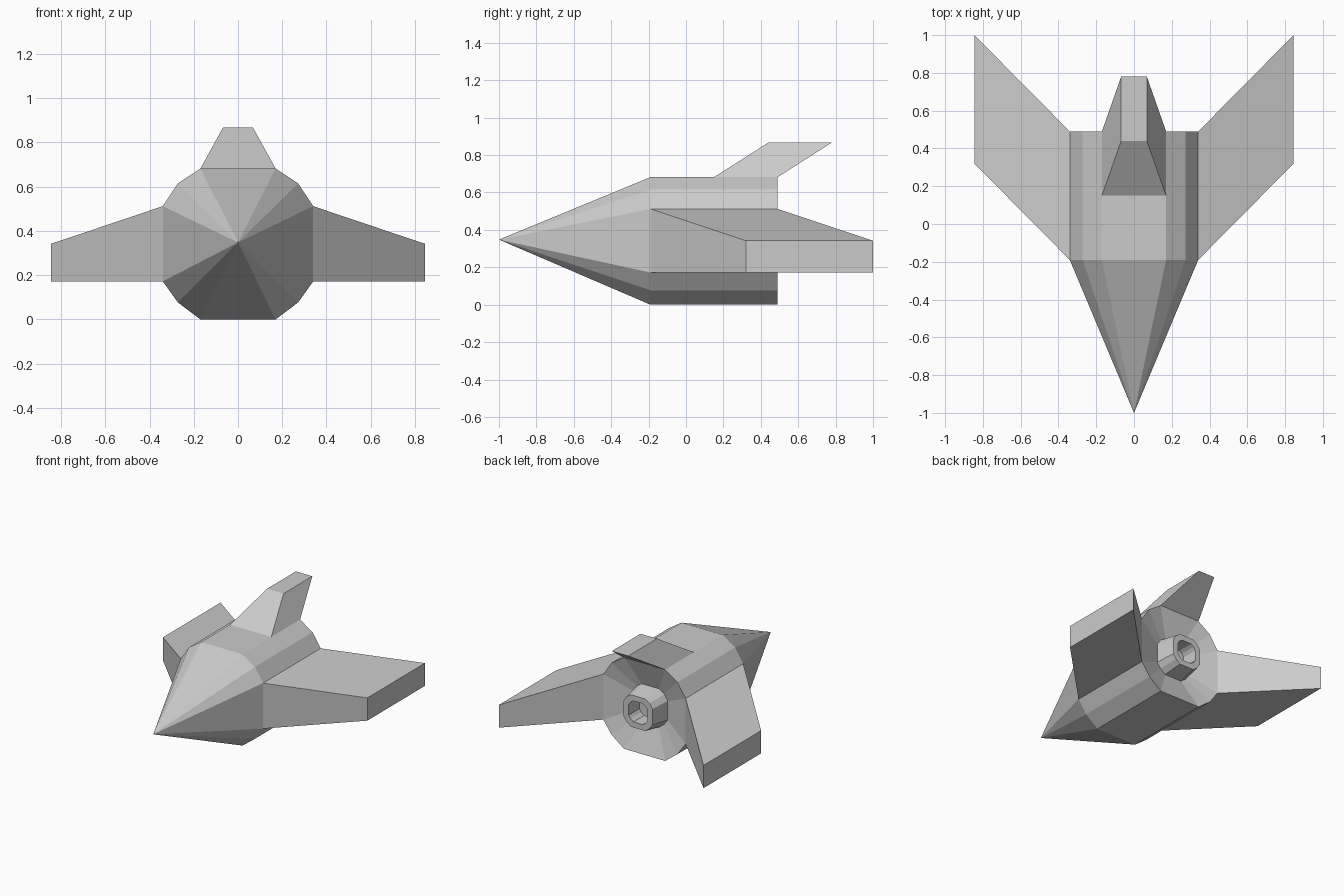
import bpy, bmesh
from mathutils import Vector

if "Cube" in bpy.data.objects:
    bpy.data.objects.remove(bpy.data.objects["Cube"])

CZ = 0.343  # height of the fuselage axis


def loft(name, rings, cap_start=True, cap_end=True):
    """Skin a list of equal-length rings; a one-point ring becomes an apex."""
    bm = bmesh.new()
    rows = [[bm.verts.new(p) for p in ring] for ring in rings]
    for a, b in zip(rows, rows[1:]):
        n = max(len(a), len(b))
        for i in range(n):
            j = (i + 1) % n
            if len(a) == 1:
                bm.faces.new((a[0], b[i], b[j]))
            else:
                bm.faces.new((a[i], b[i], b[j], a[j]))
    if cap_start and len(rows[0]) > 2:
        bm.faces.new(rows[0])
    if cap_end:
        bm.faces.new(rows[-1])
    bmesh.ops.recalc_face_normals(bm, faces=bm.faces)
    me = bpy.data.meshes.new(name)
    bm.to_mesh(me)
    bm.free()
    ob = bpy.data.objects.new(name, me)
    bpy.context.collection.objects.link(ob)
    return ob


# Fuselage cross-section: right half, mirrored to twelve sides
half = [(0.17, 0.0), (0.272, 0.077), (0.34, 0.172),
        (0.34, 0.512), (0.272, 0.615), (0.17, 0.682)]
section = half + [(-x, z) for x, z in reversed(half)]


def ring(y, s):
    return [(x * s, y, CZ + (z - CZ) * s) for x, z in section]


# Nose cone, hull, shallow dished rear and hollow exhaust nozzle
loft("fuselage", [
    [(0, -1.0, CZ + 0.005)],
    ring(-0.19, 1.0),
    ring(0.49, 1.0),
    ring(0.42, 0.42),
    ring(0.565, 0.35),
    ring(0.565, 0.23),
    ring(0.44, 0.23),
])


def rect_yz(x, y0, y1, z0, z1):
    return [(x, y0, z0), (x, y1, z0), (x, y1, z1), (x, y0, z1)]


def rect_xy(z, w, y0, y1):
    return [(-w, y0, z), (w, y0, z), (w, y1, z), (-w, y1, z)]


# Swept wings, one on each side
for side, label in ((1, "right"), (-1, "left")):
    loft(label + "_wing", [
        rect_yz(side * 0.34, -0.19, 0.49, 0.172, 0.512),
        rect_yz(side * 0.845, 0.32, 1.0, 0.172, 0.342),
    ], cap_start=False)

# Swept tail fin
loft("tail_fin", [
    rect_xy(0.682, 0.17, 0.15, 0.49),
    rect_xy(0.867, 0.068, 0.44, 0.78),
], cap_start=False)
